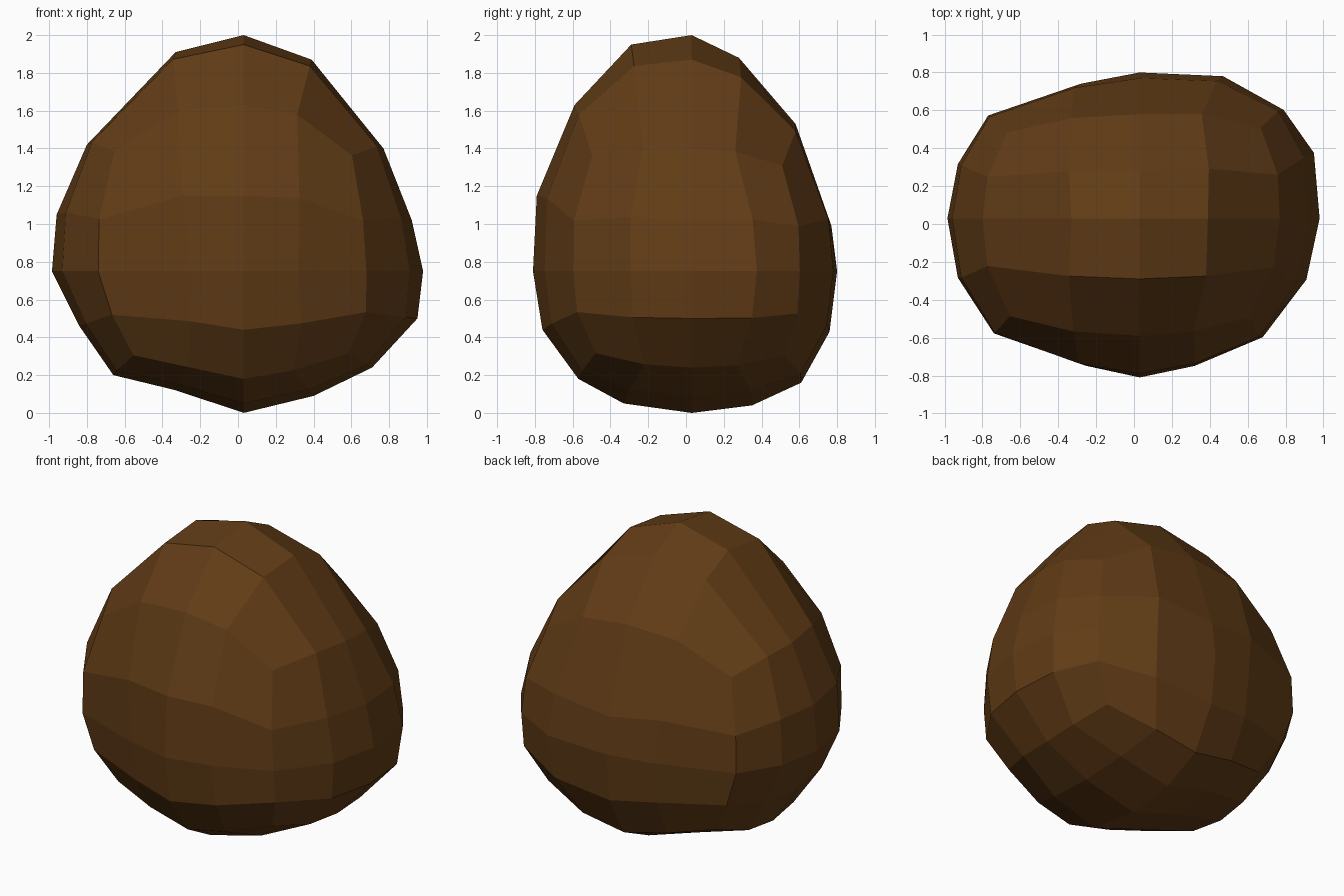
import bpy, bmesh
from math import asin, tan, pi, degrees, radians, sin, cos
from mathutils import Vector

if "Cube" in bpy.data.objects:
    bpy.data.objects.remove(bpy.data.objects["Cube"])

C = Vector((0.03, 0.03, 0.75))

# Outline rings in 22.5 degree steps, counter-clockwise from the first axis
RINGS = {
    (0, 2): [(.98, .72), (.92, 1.02), (.77, 1.40), (.39, 1.87), (.03, 2.0), (-.33, 1.91),
             (-.80, 1.42), (-.96, 1.05), (-.985, .77), (-.84, .46), (-.66, .20), (-.33, .12),
             (.03, 0), (.40, .09), (.71, .24), (.95, .50)],
    (1, 2): [(.80, .73), (.77, .99), (.58, 1.53), (.28, 1.88), (.03, 2.0), (-.29, 1.95),
             (-.59, 1.63), (-.79, 1.15), (-.81, .74), (-.76, .44), (-.57, .18), (-.33, .05),
             (-.01, 0), (.35, .04), (.61, .16), (.76, .43)],
    (0, 1): [(.98, .03), (.95, .38), (.79, .61), (.47, .79), (.03, .81), (-.28, .75),
             (-.77, .58), (-.93, .32), (-.985, .03), (-.93, -.28), (-.74, -.57), (-.25, -.74),
             (.03, -.80), (.32, -.74), (.68, -.59), (.91, -.29)],
}


def ring_scale(a, b, sign, db):
    """Stretch along axis a, on its given side, read from the a-b outline."""
    key, flip = ((a, b), False) if a < b else ((b, a), True)
    t = max(-3, min(3, degrees(asin(max(-1, min(1, db)))) / 22.5))

    def at(k):
        ang = k if sign > 0 else 8 - k
        i = (4 - ang if flip else ang) % 16
        return (RINGS[key][i][1 if flip else 0] - C[a]) * sign / cos(radians(22.5 * k))

    k = min(2, int(t // 1))
    return at(k) + (at(k + 1) - at(k)) * (t - k)


def shape(d):
    p = C.copy()
    for a in range(3):
        s = 1 if d[a] >= 0 else -1
        b, c = [i for i in range(3) if i != a]
        p[a] += d[a] * ring_scale(a, b, s, d[b]) * ring_scale(a, c, s, d[c]) / ring_scale(a, b, s, 0)
    return p


# Rock body: a rounded cube grid pulled out to the outlines
bm = bmesh.new()
bmesh.ops.create_cube(bm, size=2)
bmesh.ops.subdivide_edges(bm, edges=bm.edges[:], cuts=3, use_grid_fill=True)
for v in bm.verts:
    d = Vector([tan(x * pi / 4) for x in v.co]).normalized()
    v.co = shape(d)
bmesh.ops.recalc_face_normals(bm, faces=bm.faces[:])
mesh = bpy.data.meshes.new("rock")
bm.to_mesh(mesh)
bm.free()
rock = bpy.data.objects.new("rock", mesh)
bpy.context.collection.objects.link(rock)

# Brown colour
mat = bpy.data.materials.new("brown")
mat.diffuse_color = (0.12, 0.045, 0.008, 1)
mat.use_nodes = True
mat.node_tree.nodes["Principled BSDF"].inputs["Base Color"].default_value = mat.diffuse_color
mesh.materials.append(mat)
